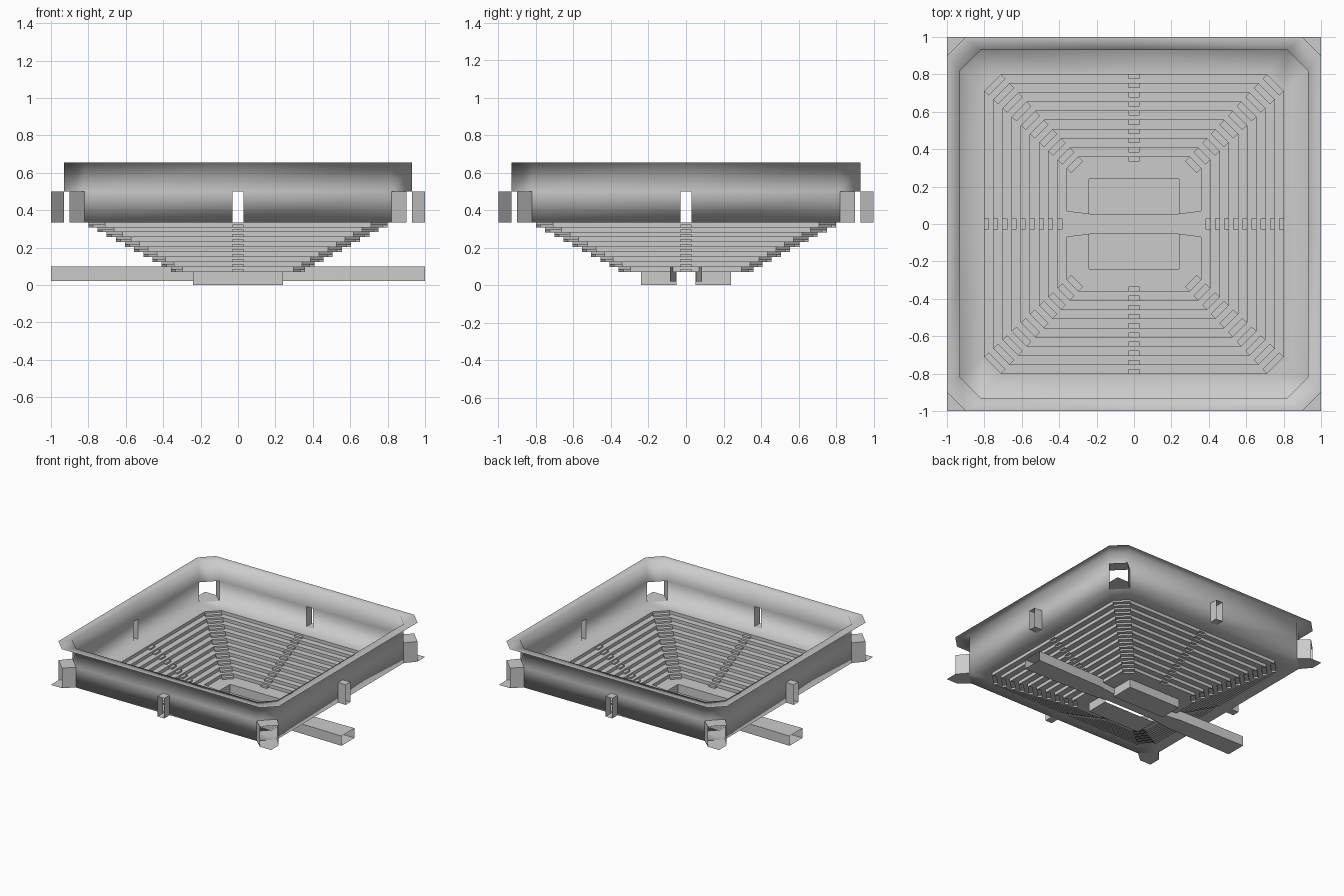
import bpy, bmesh, math
from mathutils import Vector, Matrix

cube = bpy.data.objects.get("Cube")
if cube:
    bpy.data.objects.remove(cube, do_unlink=True)

grey = bpy.data.materials.new("concrete_grey")
grey.use_nodes = True
COLOUR = (0.6, 0.6, 0.6, 1)
grey.diffuse_color = COLOUR
grey.node_tree.nodes["Principled BSDF"].inputs["Base Color"].default_value = COLOUR

DOOR = 0.03                       # half width of doors and aisles
Z_PIT, Z_FLOOR, Z_DECK, Z_DOOR, Z_RIM = 0.0, 0.07, 0.335, 0.5, 0.655
R_IN, R_SEAT, R_WALL, R_RIM = 0.31, 0.80, 0.93, 1.0
STEPS = 10
ALL, SIDES, DOORS, CORNERS = (0, 1, 2, 3), (0, 2), (1,), (3,)


def ring(r, cut, z, d=DOOR):
    """Chamfered square; every side is split around a central door."""
    side = [(-(r - cut), -r), (-d, -r), (d, -r), (r - cut, -r)]
    return [Matrix.Rotation(k * math.pi / 2, 3, 'Z') @ Vector((x, y, z))
            for k in range(4) for x, y in side]


def face(bm, pts):
    bm.faces.new([bm.verts.new(p) for p in pts])


def loft(bm, a, b, segments=ALL):
    """Join two rings along the chosen kinds of segment."""
    for i in range(16):
        if i % 4 in segments:
            j = (i + 1) % 16
            face(bm, (a[i], a[j], b[j], b[i]))


def strip(bm, a, b):
    """Join two open point lists."""
    for i in range(len(a) - 1):
        face(bm, (a[i], a[i + 1], b[i + 1], b[i]))


def finish(name, bm, smooth_all=False):
    bmesh.ops.remove_doubles(bm, verts=bm.verts[:], dist=0.0002)
    bmesh.ops.dissolve_degenerate(bm, edges=bm.edges[:], dist=0.0002)
    mesh = bpy.data.meshes.new(name)
    bm.to_mesh(mesh)
    bm.free()
    mesh.materials.append(grey)
    ob = bpy.data.objects.new(name, mesh)
    bpy.context.collection.objects.link(ob)
    bpy.ops.object.select_all(action='DESELECT')
    ob.select_set(True)
    bpy.context.view_layer.objects.active = ob
    if smooth_all:
        bpy.ops.object.shade_smooth()
    else:
        bpy.ops.object.shade_smooth_by_angle(angle=math.radians(40))
    return ob


def turned(pts, k):
    rot = Matrix.Rotation(k * math.pi / 2, 3, 'Z')
    return [rot @ Vector(p) for p in pts]


# Outer shell: deck, wall with openings, flat rim
bm = bmesh.new()
deck_in = ring(R_SEAT, 0.09, Z_DECK)
wall_low, wall_mid, wall_top = (ring(R_WALL, 0.11, z) for z in (Z_DECK, Z_DOOR, Z_RIM))
loft(bm, deck_in, wall_low)
loft(bm, wall_low, wall_mid, SIDES)
loft(bm, wall_mid, wall_top)
loft(bm, wall_top, ring(R_RIM, 0.1, Z_RIM))
finish("outer_shell", bm, smooth_all=True)

# Short tunnels outside the side doors
bm = bmesh.new()
for k in range(4):
    def frame(y):
        return turned([(-DOOR, y, Z_DECK), (-DOOR, y, Z_DOOR), (DOOR, y, Z_DOOR),
                       (DOOR, y, Z_DECK), (-DOOR, y, Z_DECK)], k)
    strip(bm, frame(-R_WALL), frame(-R_RIM))
finish("side_door_tunnels", bm)

# Diagonal tunnels at the corners, on pointed floors
bm = bmesh.new()
for k in range(4):
    def frame(a, b):
        return turned([(a, b, Z_DECK), (a, b, Z_DOOR), (b, a, Z_DOOR), (b, a, Z_DECK)], k)
    strip(bm, frame(R_WALL, R_WALL - 0.11), frame(R_RIM, 0.9))
    plan = [(0.93, 0.82), (1, 0.9), (1, 1), (0.9, 1), (0.82, 0.93)]
    face(bm, turned([(x, y, Z_DECK) for x, y in plan], k))
finish("corner_tunnels", bm)


# Stepped seating with finer stairs in the aisles
def seat_ring(t, z):
    return ring(R_IN + (R_SEAT - R_IN) * t, 0.06 + 0.03 * t, z)


rise = (Z_DECK - Z_FLOOR) / STEPS
seats, aisles = bmesh.new(), bmesh.new()
for i in range(STEPS):
    t0, t1 = i / STEPS, (i + 1) / STEPS
    tm = (t0 + t1) / 2
    z0 = Z_FLOOR + i * rise
    zm, z1 = z0 + rise / 2, z0 + rise
    start, back, top = seat_ring(t0, z0), seat_ring(t1, z0), seat_ring(t1, z1)
    loft(seats, start, back, SIDES)
    loft(seats, back, top, SIDES)
    mid_low, mid_high = seat_ring(tm, z0), seat_ring(tm, zm)
    back_mid = seat_ring(t1, zm)
    stair = [start, mid_low, mid_high, back_mid, top]
    for a, b in zip(stair, stair[1:]):
        loft(aisles, a, b, DOORS + CORNERS)
    for j in range(16):           # cheeks of the half steps
        face(aisles, (mid_low[j], mid_high[j], back_mid[j], back[j]))
finish("seating_steps", seats)
finish("aisle_stairs", aisles)

# Arena floor and sunken pit, both split by the passage
GAP, PIT = 0.05, 0.24
bm = bmesh.new()
for s in (-1, 1):
    outer = [(-R_IN, s * GAP), (-R_IN, s * 0.25), (-0.25, s * R_IN),
             (0.25, s * R_IN), (R_IN, s * 0.25), (R_IN, s * GAP)]
    inner = [(-PIT, s * GAP), (-PIT, s * PIT), (-PIT, s * PIT),
             (PIT, s * PIT), (PIT, s * PIT), (PIT, s * GAP)]
    lift = lambda pts, z: [(x, y, z) for x, y in pts]
    strip(bm, lift(outer, Z_FLOOR), lift(inner, Z_FLOOR))
    corners = [inner[0], inner[1], inner[3], inner[5]]
    strip(bm, lift(corners, Z_FLOOR), lift(corners, Z_PIT))
    face(bm, lift(corners, Z_PIT))
finish("arena_floor_and_pit", bm)

# Long hollow passage, waisted in the middle and open at both ends
bm = bmesh.new()
sections = [(-1, 0.085), (-0.4, 0.075), (-0.2, GAP), (0.2, GAP), (0.4, 0.075), (1, 0.085)]
frames = [[(x, -w, 0.02), (x, -w, 0.1), (x, w, 0.1), (x, w, 0.02), (x, -w, 0.02)]
          for x, w in sections]
for a, b in zip(frames, frames[1:]):
    strip(bm, a, b)
finish("entrance_passage", bm)
